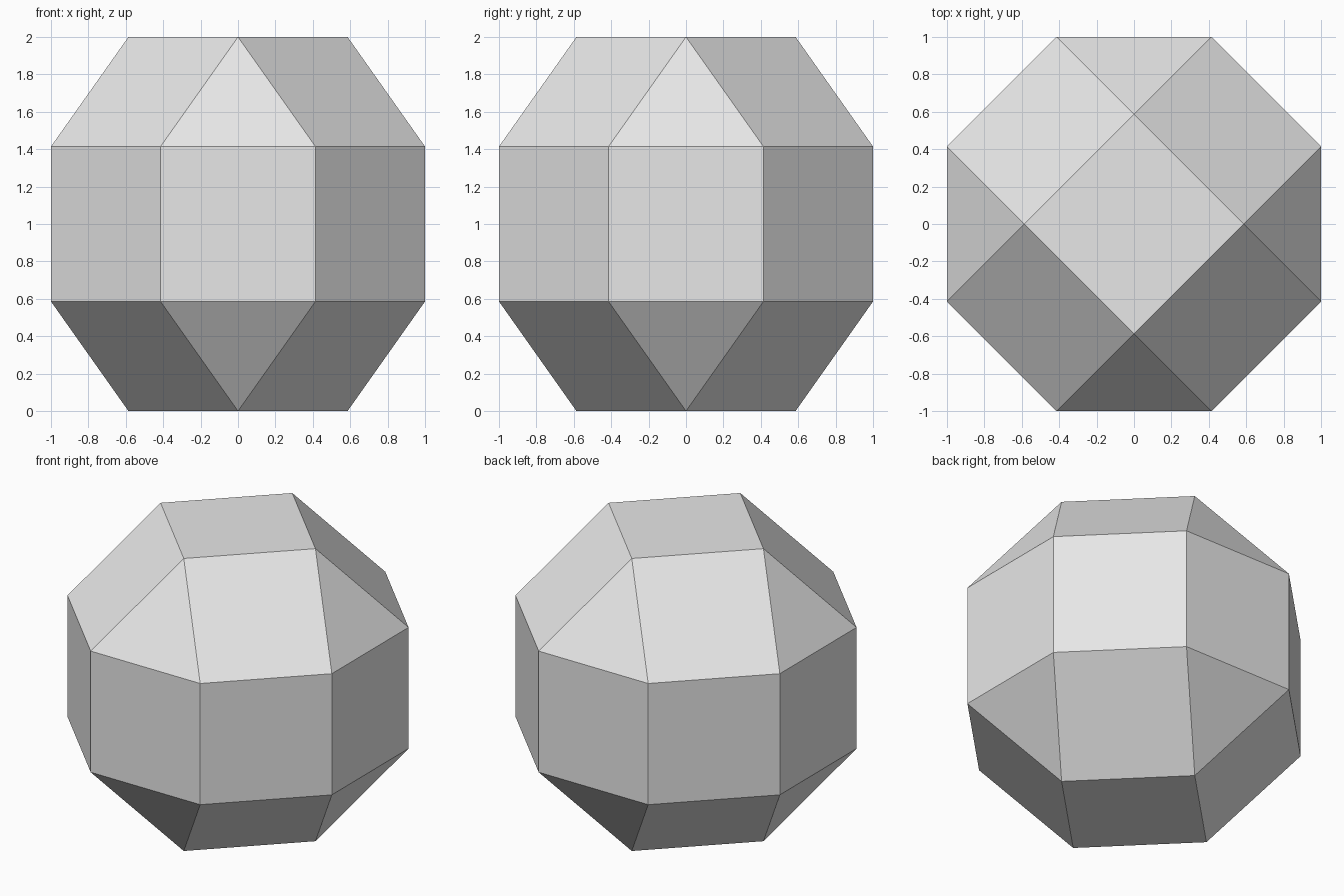
import bpy, bmesh
from math import sqrt, radians
from mathutils import Matrix

cube = bpy.data.objects.get("Cube")
if cube:
    bpy.data.objects.remove(cube, do_unlink=True)

# Plain grey material
grey = bpy.data.materials.new("light_grey")
grey.use_nodes = True
colour = (0.8, 0.8, 0.8, 1)
grey.diffuse_color = colour
grey.node_tree.nodes["Principled BSDF"].inputs["Base Color"].default_value = colour

# Corners: a cube of half-edge a, each face pushed out to distance 1
a = sqrt(2) - 1
bm = bmesh.new()
for axis in range(3):
    for side in (-1, 1):
        for u in (-a, a):
            for v in (-a, a):
                corner = [u, v]
                corner.insert(axis, side)
                bm.verts.new(corner)

# Wrap the corners and merge coplanar triangles into squares
bmesh.ops.convex_hull(bm, input=bm.verts[:])
bmesh.ops.dissolve_limit(bm, angle_limit=radians(1),
                         verts=bm.verts[:], edges=bm.edges[:])
bmesh.ops.recalc_face_normals(bm, faces=bm.faces[:])

# Turn an eighth about the vertical and stand it on the ground
bm.transform(Matrix.Translation((0, 0, 1)) @ Matrix.Rotation(radians(45), 4, 'Z'))

mesh = bpy.data.meshes.new("faceted_ball")
bm.to_mesh(mesh)
bm.free()
mesh.materials.append(grey)
ball = bpy.data.objects.new("faceted_ball", mesh)
bpy.context.collection.objects.link(ball)
